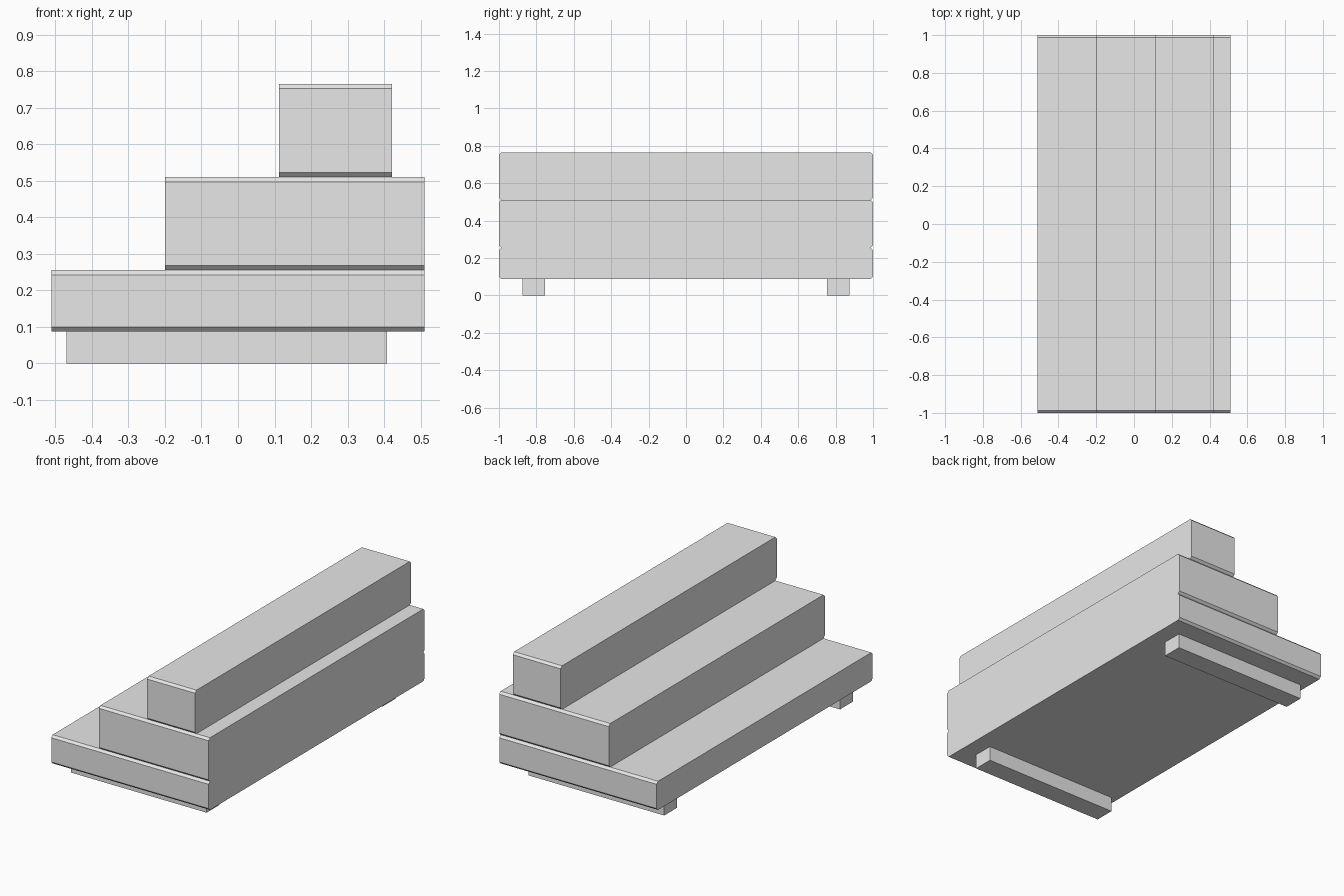
import bpy, bmesh

if "Cube" in bpy.data.objects:
    bpy.data.objects.remove(bpy.data.objects["Cube"])

grey = bpy.data.materials.new("light grey")
grey.diffuse_color = (0.8, 0.8, 0.8, 1)
grey.use_nodes = True
grey.node_tree.nodes["Principled BSDF"].inputs["Base Color"].default_value = grey.diffuse_color


def block(name, x, y, z, chamfer=0.0):
    """Box from (min, max) ranges; chamfer cuts the edges running along x."""
    bm = bmesh.new()
    bmesh.ops.create_cube(bm, size=1)
    for v in bm.verts:
        v.co = [r[0] if c < 0 else r[1] for c, r in zip(v.co, (x, y, z))]
    if chamfer:
        edges = [e for e in bm.edges
                 if abs(e.verts[0].co.x - e.verts[1].co.x) > 1e-4]
        bmesh.ops.bevel(bm, geom=edges, offset=chamfer, segments=1,
                        affect='EDGES')
    mesh = bpy.data.meshes.new(name)
    bm.to_mesh(mesh)
    bm.free()
    mesh.materials.append(grey)
    obj = bpy.data.objects.new(name, mesh)
    bpy.context.collection.objects.link(obj)


# Three stacked tiers with chamfered ends
for name, x, z in (("bottom_step", (-0.51, 0.51), (0.087, 0.255)),
                   ("middle_step", (-0.20, 0.51), (0.255, 0.51)),
                   ("top_step", (0.112, 0.422), (0.51, 0.765))):
    block(name, x, (-1, 1), z, 0.013)

# Two runners under the bottom tier
block("front_runner", (-0.47, 0.408), (-0.873, -0.754), (0, 0.087))
block("back_runner", (-0.47, 0.408), (0.754, 0.873), (0, 0.087))
